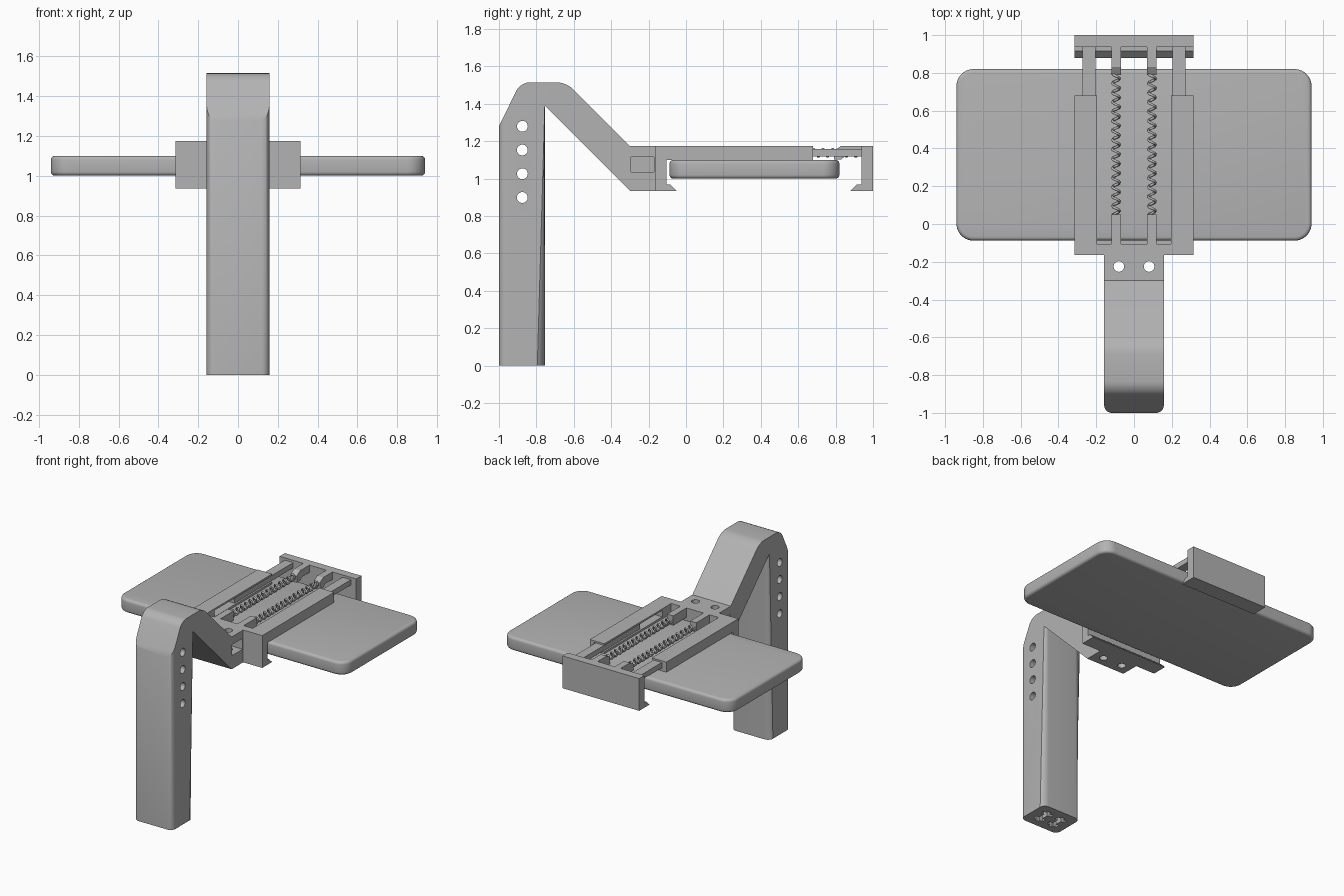
import bpy, bmesh, math
from mathutils import Matrix, Vector

cube = bpy.data.objects.get("Cube")
if cube:
    bpy.data.objects.remove(cube, do_unlink=True)

grey = bpy.data.materials.new("plain grey")
grey.use_nodes = True
colour = (0.45, 0.45, 0.45, 1)
grey.diffuse_color = colour
grey.node_tree.nodes["Principled BSDF"].inputs["Base Color"].default_value = colour


def add(name, data):
    """Link mesh or curve data as a grey object."""
    data.materials.clear()
    data.materials.append(grey)
    ob = bpy.data.objects.new(name, data)
    bpy.context.collection.objects.link(ob)
    return ob


def from_bm(name, bm):
    bmesh.ops.recalc_face_normals(bm, faces=bm.faces)
    me = bpy.data.meshes.new(name)
    bm.to_mesh(me)
    bm.free()
    return add(name, me)


def box_bm(x, y, z):
    bm = bmesh.new()
    bmesh.ops.create_cube(bm, size=1)
    for v in bm.verts:
        v.co = [(a + b) / 2 + c * (b - a) for (a, b), c in zip((x, y, z), v.co)]
    return bm


def box(name, x, y, z):
    return from_bm(name, box_bm(x, y, z))


def prism_bm(points, x0, x1):
    """Extrude a (y, z) profile along x."""
    bm = bmesh.new()
    face = bm.faces.new([bm.verts.new((x0, y, z)) for y, z in points])
    moved = bmesh.ops.extrude_face_region(bm, geom=[face])["geom"]
    verts = [v for v in moved if isinstance(v, bmesh.types.BMVert)]
    bmesh.ops.translate(bm, verts=verts, vec=(x1 - x0, 0, 0))
    bmesh.ops.recalc_face_normals(bm, faces=bm.faces)
    return bm


def prism(name, points, x0, x1):
    return from_bm(name, prism_bm(points, x0, x1))


def bevel(bm, test, radius, segments=5):
    edges = [e for e in bm.edges
             if test((e.verts[0].co + e.verts[1].co) / 2,
                     (e.verts[1].co - e.verts[0].co).normalized())]
    bmesh.ops.bevel(bm, geom=edges, offset=radius, segments=segments,
                    profile=0.5, affect='EDGES', clamp_overlap=True)


def cylinder(centre, axis, radius, length):
    bm = bmesh.new()
    turn = Vector((0, 0, 1)).rotation_difference(Vector(axis)).to_matrix().to_4x4()
    bmesh.ops.create_cone(bm, cap_ends=True, segments=32, radius1=radius, radius2=radius,
                          depth=length, matrix=Matrix.Translation(centre) @ turn)
    return from_bm("cutter", bm)


def bake(ob):
    """Replace an object's data by its evaluated mesh."""
    deps = bpy.context.evaluated_depsgraph_get()
    return bpy.data.meshes.new_from_object(ob.evaluated_get(deps))


def cut(ob, cutters):
    for c in cutters:
        m = ob.modifiers.new("cut", 'BOOLEAN')
        m.operation, m.solver, m.object = 'DIFFERENCE', 'EXACT', c
    me = bake(ob)
    ob.modifiers.clear()
    ob.data = me
    for c in cutters:
        bpy.data.objects.remove(c, do_unlink=True)


def smooth(ob, angle=35):
    bpy.ops.object.select_all(action='DESELECT')
    ob.select_set(True)
    bpy.context.view_layer.objects.active = ob
    bpy.ops.object.shade_smooth_by_angle(angle=math.radians(angle))


TOP, BASE = 1.175, 0.935
HALF, WIDE = 0.158, 0.315

# Post and sloping arm in one profile
bm = prism_bm([(-1, 0), (-1, 1.28), (-0.885, 1.515), (-0.64, 1.515), (-0.3, TOP),
               (-0.165, TOP), (-0.165, BASE), (-0.3, BASE), (-0.755, 1.39), (-0.755, 0)],
              -HALF, HALF)
bevel(bm, lambda c, d: abs(d.z) > 0.99 and c.y < -0.7, 0.04, 6)
bevel(bm, lambda c, d: abs(d.x) > 0.99 and c.z > 1.5, 0.05, 5)
post = from_bm("post_and_arm", bm)

# Cross holes, screw holes, nut slots and the sockets under the post
cutters = [cylinder((0, -0.875, 1.28 - 0.127 * i), (1, 0, 0), 0.029, 1) for i in range(4)]
for s in (-1, 1):
    cutters.append(cylinder((s * 0.08, -0.225, 1.05), (0, 0, 1), 0.028, 1))
    cutters.append(box("cutter", sorted((s * 0.05, s * 0.2)), (-0.295, -0.172), (1.035, 1.115)))
    cutters.append(box("cutter", (s * 0.06 - 0.014, s * 0.06 + 0.014), (-0.95, -0.81), (-0.1, 0.05)))
    for y in (-0.92, -0.84):
        cutters.append(box("cutter", (s * 0.06 - 0.04, s * 0.06 + 0.04),
                           (y - 0.015, y + 0.015), (-0.1, 0.05)))
cut(post, cutters)
smooth(post)

# Fixed jaw and sliding jaw, each with a hooked lip
prism("fixed_jaw", [(-0.165, BASE), (-0.05, BASE), (-0.085, 0.97), (-0.105, 0.97),
                    (-0.105, TOP), (-0.165, TOP)], -WIDE, WIDE)
prism("sliding_jaw", [(1, BASE), (0.88, BASE), (0.915, 0.97), (0.938, 0.97),
                      (0.938, TOP), (1, TOP)], -WIDE, WIDE)

for s, side in ((-1, "right"), (1, "left")):
    def span(a, b):
        return sorted((s * a, s * b))

    # Grooved rail and the slider running in it
    rail = box(side + "_rail", span(0.195, WIDE), (-0.105, 0.68), (1.1, TOP))
    cut(rail, [box("cutter", span(0.15, 0.28), (0, 0.75), (1.115, 1.162))])
    box(side + "_slider", span(0.203, 0.272), (0.25, 0.94), (1.119, 1.158))

    # Spring holders at both ends
    box(side + "_front_spring_holder", span(0.07, 0.12), (-0.105, 0.05), (1.105, TOP))
    prism(side + "_back_spring_holder",
          [(0.79, 1.102), (0.83, 1.102), (0.85, 1.12), (0.94, 1.12),
           (0.94, TOP), (0.83, TOP), (0.79, 1.15)], *span(0.07, 0.12))

    # Coil spring
    curve = bpy.data.curves.new("coil", 'CURVE')
    curve.dimensions = '3D'
    curve.bevel_depth, curve.bevel_resolution = 0.007, 1
    curve.use_fill_caps = True
    line = curve.splines.new('POLY')
    turns, steps = 18, 14
    line.points.add(turns * steps)
    for i, p in enumerate(line.points):
        a = math.tau * i / steps
        p.co = (s * 0.095 + 0.019 * math.cos(a), 0.02 + 0.9 * i / (turns * steps),
                1.138 + 0.019 * math.sin(a), 1)
    coil = add("coil", curve)
    mesh = bake(coil)
    bpy.data.objects.remove(coil, do_unlink=True)
    smooth(add(side + "_spring", mesh), 60)

# Held tablet with rounded corners and softened rims
bm = box_bm((-0.94, 0.94), (-0.088, 0.82), (1.0, 1.1))
bevel(bm, lambda c, d: abs(d.z) > 0.99, 0.09, 10)
bevel(bm, lambda c, d: abs(c.z - 1.05) > 0.04, 0.02, 4)
smooth(from_bm("tablet", bm))
